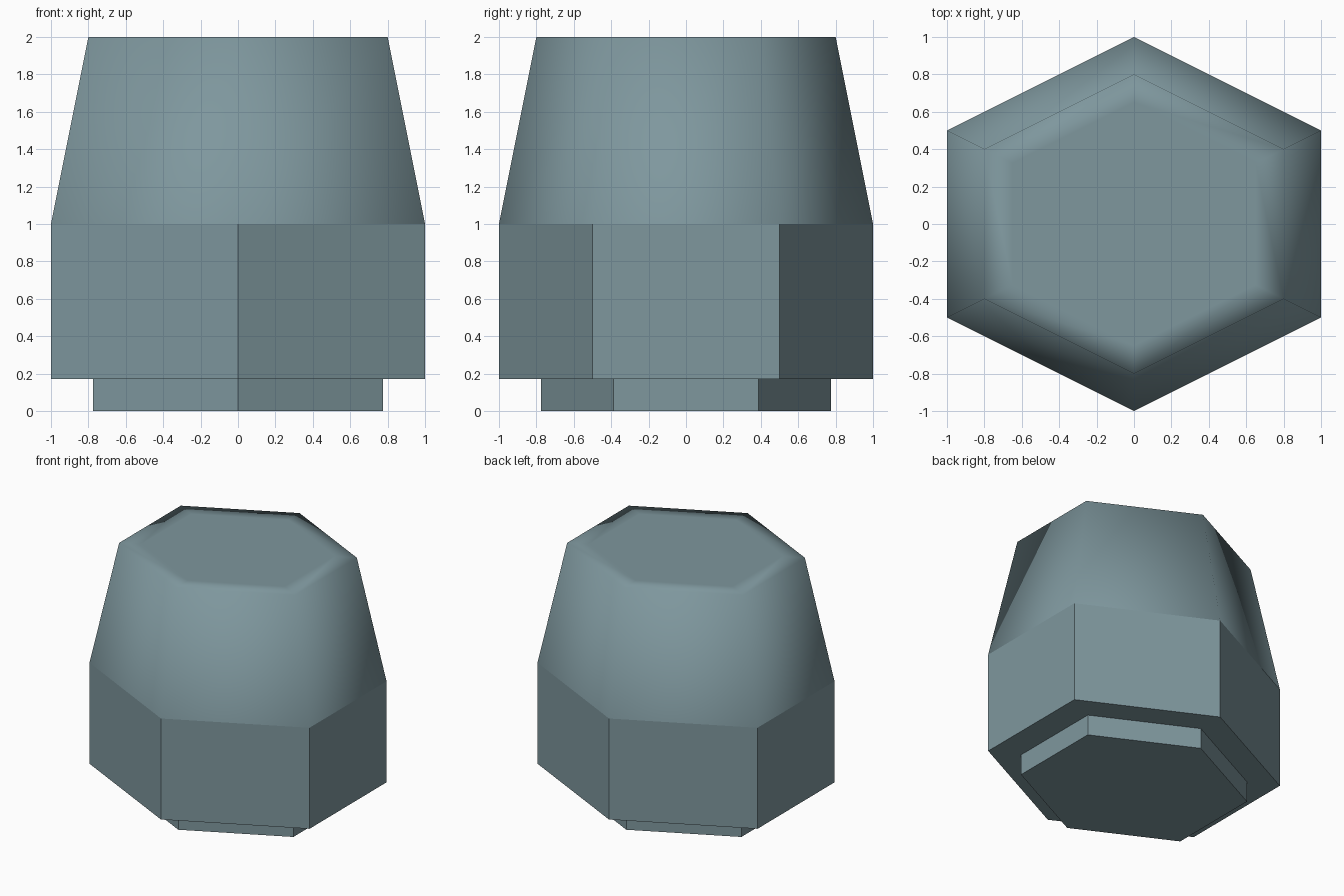
import bpy
import bmesh

if "Cube" in bpy.data.objects:
    bpy.data.objects.remove(bpy.data.objects["Cube"])

# Stretched hexagon that fits a 2 x 2 square
HEX = [(0, -1), (1, -0.5), (1, 0.5), (0, 1), (-1, 0.5), (-1, -0.5)]

slate = bpy.data.materials.new("slate_grey")
slate.diffuse_color = (0.21, 0.31, 0.34, 1)
slate.use_nodes = True
slate.node_tree.nodes["Principled BSDF"].inputs["Base Color"].default_value = slate.diffuse_color


def hex_stack(name, levels, cap_bottom=False, cap_top=False, smooth=False):
    """Skin a stack of (scale, z) hexagon rings into one mesh."""
    bm = bmesh.new()
    rings = [[bm.verts.new((x * s, y * s, z)) for x, y in HEX] for s, z in levels]
    for low, high in zip(rings, rings[1:]):
        for i in range(6):
            j = (i + 1) % 6
            bm.faces.new((low[i], low[j], high[j], high[i]))
    if cap_bottom:
        bm.faces.new(rings[0][::-1])
    if cap_top:
        bm.faces.new(rings[-1])
    for face in bm.faces:
        face.smooth = smooth
    mesh = bpy.data.meshes.new(name)
    bm.to_mesh(mesh)
    bm.free()
    mesh.materials.append(slate)
    obj = bpy.data.objects.new(name, mesh)
    bpy.context.collection.objects.link(obj)
    return obj


# Foot: narrow hexagonal plinth
hex_stack("foot", [(0.775, 0), (0.775, 0.17)], cap_bottom=True)

# Body: underside lip and straight walls
hex_stack("body", [(0.775, 0.17), (1, 0.17), (1, 1)])

# Tapered top, softly shaded, with an inset flat cap
hex_stack("tapered_top", [(1, 1), (0.8, 2), (0.65, 2), (0.64, 2)],
          cap_top=True, smooth=True)
